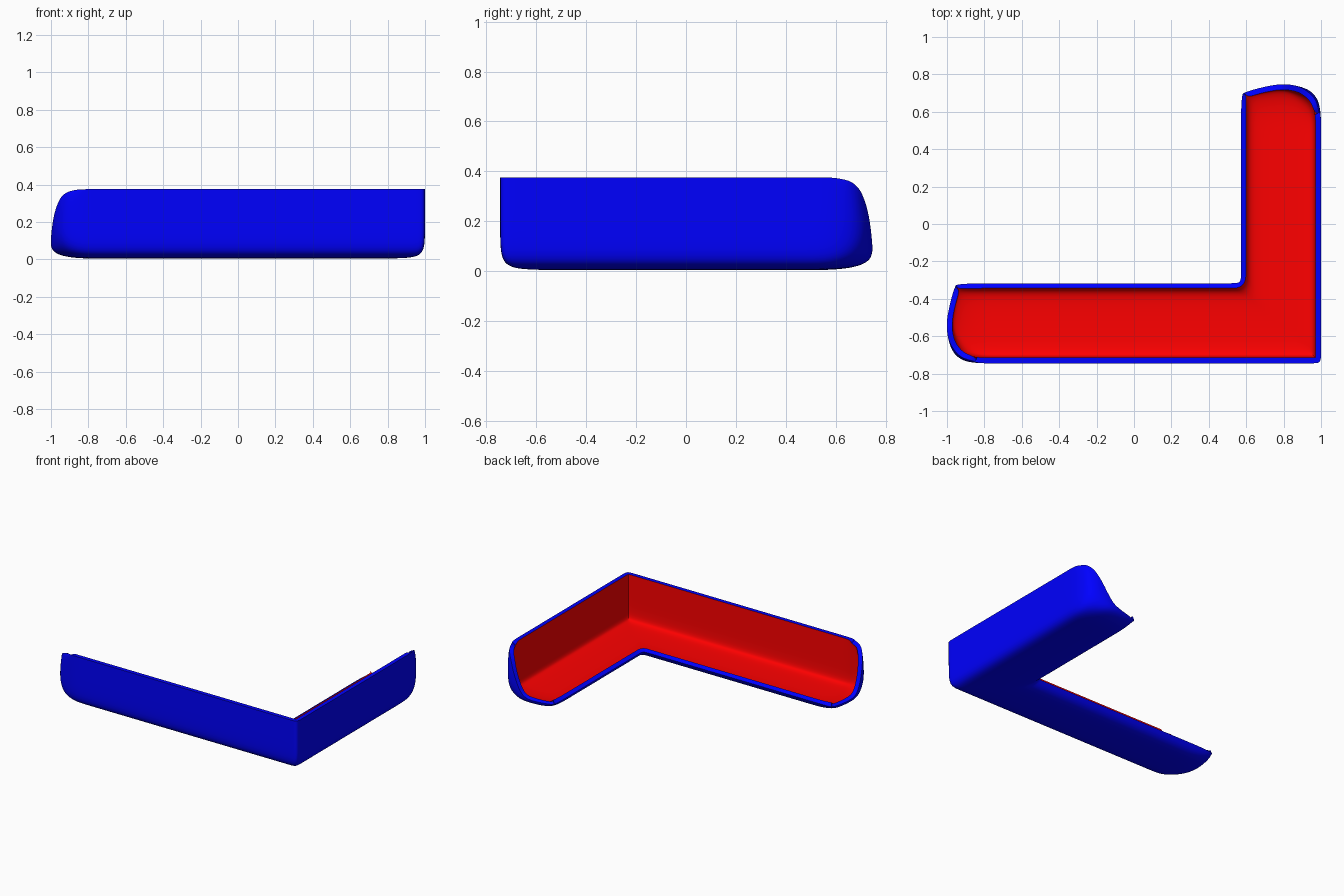
import bpy, bmesh
from math import radians

if "Cube" in bpy.data.objects:
    bpy.data.objects.remove(bpy.data.objects["Cube"])

# Outer cross-section (inset from outer wall, height), wall top to floor lip
PROFILE = [(0, .375), (0, .33), (0, .25), (0, .17), (.001, .10), (.007, .055),
           (.025, .026), (.06, .012), (.11, .007), (.17, .005), (.25, .004),
           (.33, .006), (.38, .014), (.412, .036), (.428, .066)]
# Matching points on the swept-down end rim (inset, distance along arm, height)
RIM = [(.012, .60, .373), (.022, .645, .366), (.035, .672, .353), (.055, .695, .33),
       (.075, .71, .30), (.095, .724, .26), (.12, .735, .21), (.15, .743, .15),
       (.19, .748, .09), (.235, .746, .07), (.28, .738, .064), (.33, .727, .061),
       (.37, .716, .06), (.395, .708, .06), (.415, .70, .06)]
START = .52          # where the rounded end begins
BEND = .025          # rounding of the vertical corner


def arm_stations():
    """Rows of (inset, along, height), from the arm tip towards the corner."""
    rows = []
    for i in range(8, -1, -1):
        t = i / 8
        row = []
        for (d, z), (rd, ru, rz) in zip(PROFILE, RIM):
            a, b, c = (1 - t) ** 2, 2 * t * (1 - t), t * t
            row.append((a * d + b * d + c * rd,
                        a * START + b * ru + c * ru,
                        a * z + b * z + c * rz))
        rows.append(row)
    for u in (.45, .2, 0, -.2):
        rows.append([(d, u, z) for d, z in PROFILE])
    for gap in (2.5 * BEND, BEND):
        rows.append([(d, -.745 + d + gap, z) for d, z in PROFILE])
    return rows


def side_arm(p):
    d, u, z = p
    return (1 - d, u, z)


def front_arm(p, near_corner):
    d, u, z = p
    x = 1 - (u + .745) if near_corner else -(u + .254)
    return (x, -.745 + d, z)


# Full sweep: side arm, corner, front arm
arm = arm_stations()
rows = [[side_arm(p) for p in r] for r in arm]
rows.append([(1 - d - .25 * BEND, -.745 + d + .25 * BEND, z) for d, z in PROFILE])
n = len(arm)
for i in range(n - 1, -1, -1):
    rows.append([front_arm(p, i >= n - 2) for p in arm[i]])

bm = bmesh.new()
grid = [[bm.verts.new(p) for p in r] for r in rows]
for s in range(len(grid) - 1):
    for k in range(len(PROFILE) - 1):
        f = bm.faces.new((grid[s][k], grid[s + 1][k],
                          grid[s + 1][k + 1], grid[s][k + 1]))
        f.smooth = True
mesh = bpy.data.meshes.new("corner_tray")
bm.to_mesh(mesh)
bm.free()
tray = bpy.data.objects.new("corner_tray", mesh)
bpy.context.collection.objects.link(tray)

# Blue outside and rim, red inside
for name, col in (("blue_outside", (0, 0, 1, 1)), ("red_inside", (1, 0, 0, 1))):
    m = bpy.data.materials.new(name)
    m.diffuse_color = col
    m.use_nodes = True
    m.node_tree.nodes["Principled BSDF"].inputs["Base Color"].default_value = m.diffuse_color
    mesh.materials.append(m)

# Smooth the sheet, then give it thickness inwards
sub = tray.modifiers.new("smooth", 'SUBSURF')
sub.levels = sub.render_levels = 2
sol = tray.modifiers.new("thickness", 'SOLIDIFY')
sol.thickness = .03
sol.offset = -1
sol.material_offset = 1
sol.material_offset_rim = 0

bpy.context.view_layer.objects.active = tray
tray.select_set(True)
bpy.ops.object.convert(target='MESH')
bpy.ops.object.shade_smooth_by_angle(angle=radians(40))
